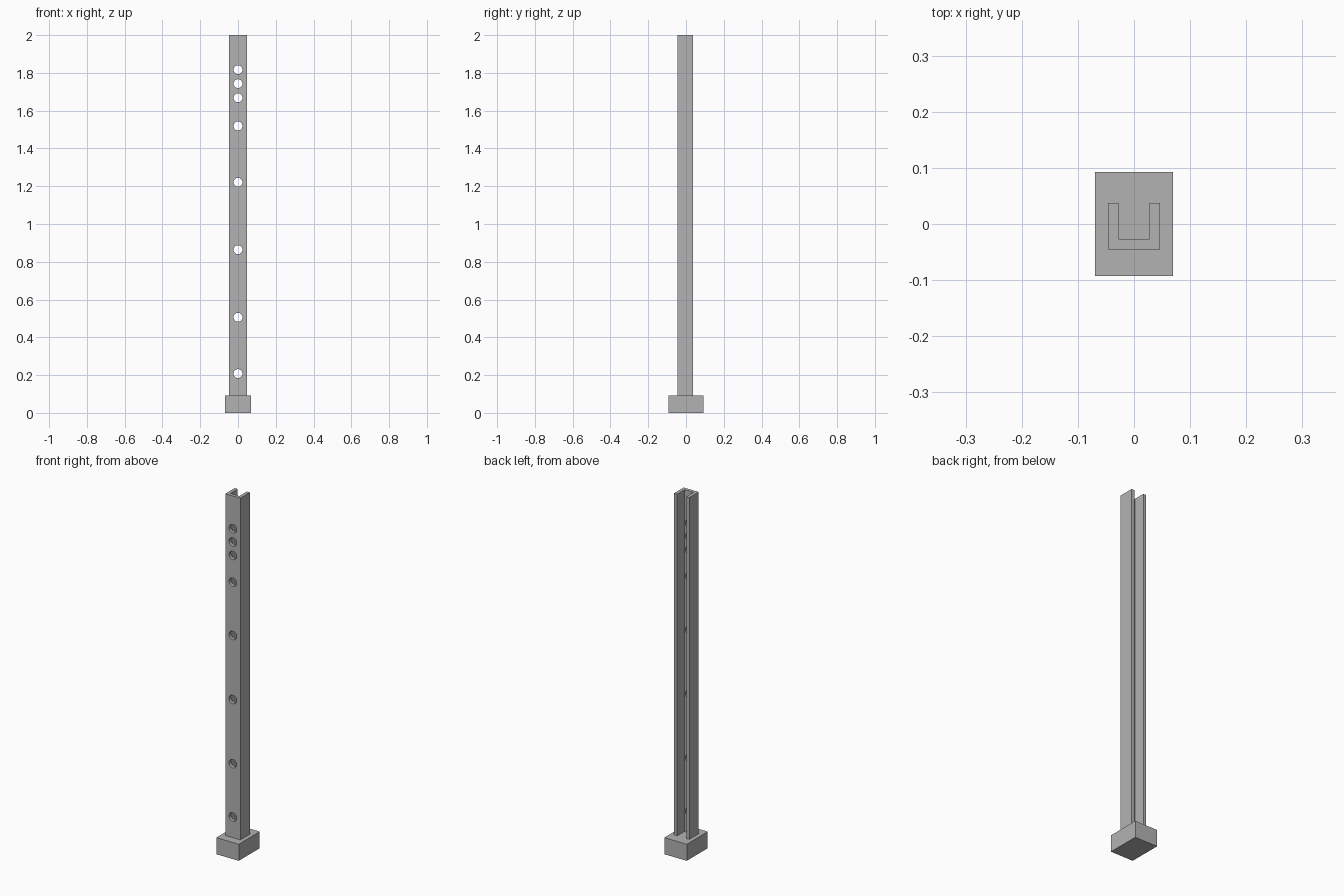
import bpy, bmesh, math
from mathutils import Matrix, Vector

cube = bpy.data.objects.get("Cube")
if cube:
    bpy.data.objects.remove(cube, do_unlink=True)

# Single grey material
grey = bpy.data.materials.new("plain grey")
grey.use_nodes = True
colour = (0.45, 0.45, 0.45, 1)
grey.diffuse_color = colour
grey.node_tree.nodes["Principled BSDF"].inputs["Base Color"].default_value = colour

BASE = Vector((0.139, 0.185, 0.0925))
TOP = 2.0
HOLE_HEIGHTS = (0.208, 0.506, 0.864, 1.221, 1.519, 1.668, 1.743, 1.817)
HOLE_RADIUS = 0.0235


def make_object(name, bm):
    bmesh.ops.recalc_face_normals(bm, faces=bm.faces)
    mesh = bpy.data.meshes.new(name)
    bm.to_mesh(mesh)
    bm.free()
    obj = bpy.data.objects.new(name, mesh)
    mesh.materials.append(grey)
    bpy.context.collection.objects.link(obj)
    return obj


# Base block
bm = bmesh.new()
bmesh.ops.create_cube(bm, size=1, matrix=Matrix.Translation((0, 0, BASE.z / 2)) @ Matrix.Diagonal((*BASE, 1)))
make_object("base_block", bm)

# Upright channel: U profile, open at the back, extruded upward
half = [(0.0465, -0.0455), (0.0465, 0.0375), (0.028, 0.0375), (0.028, -0.027)]
profile = half + [(-x, y) for x, y in reversed(half)]
bm = bmesh.new()
face = bm.faces.new([bm.verts.new((x, y, BASE.z)) for x, y in profile])
extruded = bmesh.ops.extrude_face_region(bm, geom=[face], use_keep_orig=True)
top_verts = [g for g in extruded["geom"] if isinstance(g, bmesh.types.BMVert)]
bmesh.ops.translate(bm, verts=top_verts, vec=(0, 0, TOP - BASE.z))
channel = make_object("upright_channel", bm)

# Cutter for the row of round holes through the front wall
bm = bmesh.new()
for z in HOLE_HEIGHTS:
    place = Matrix.Translation((0, -0.036, z)) @ Matrix.Rotation(math.pi / 2, 4, "X")
    bmesh.ops.create_cone(bm, cap_ends=True, segments=32, radius1=HOLE_RADIUS,
                          radius2=HOLE_RADIUS, depth=0.05, matrix=place)
cutter = make_object("hole_cutter", bm)
cutter.hide_render = True

cut = channel.modifiers.new("holes", "BOOLEAN")
cut.operation = "DIFFERENCE"
cut.solver = "EXACT"
cut.object = cutter
bpy.ops.object.select_all(action="DESELECT")
channel.select_set(True)
bpy.context.view_layer.objects.active = channel
bpy.ops.object.modifier_apply(modifier=cut.name)
bpy.data.objects.remove(cutter, do_unlink=True)

# Round hole walls, crisp edges
bpy.ops.object.shade_smooth_by_angle(angle=math.radians(30))
